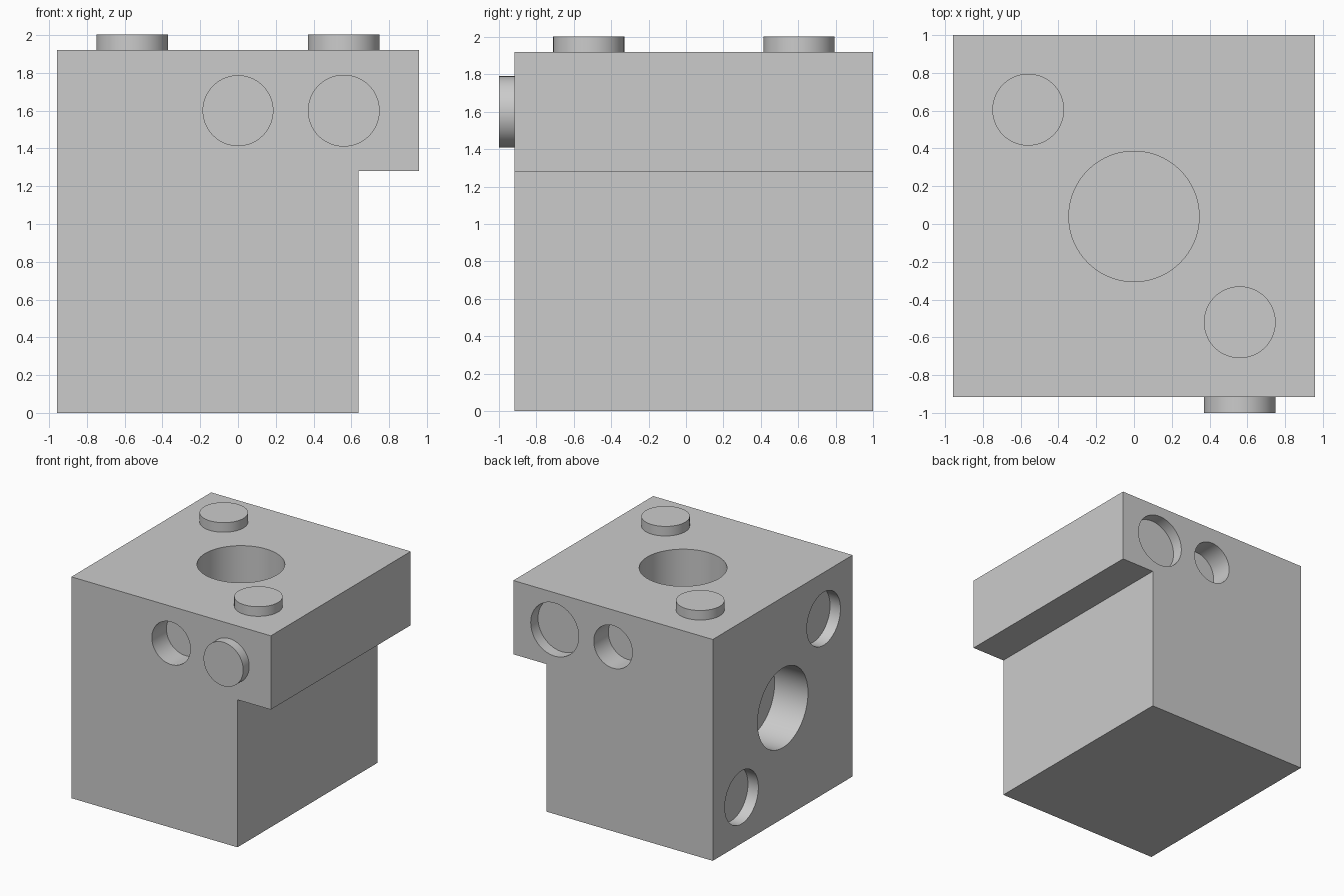
import bpy
import bmesh
from math import radians
from mathutils import Vector

old = bpy.data.objects.get("Cube")
if old:
    bpy.data.objects.remove(old, do_unlink=True)

grey = bpy.data.materials.new("light grey")
grey.use_nodes = True
grey.diffuse_color = (0.6, 0.6, 0.6, 1)
grey.node_tree.nodes["Principled BSDF"].inputs["Base Color"].default_value = (0.6, 0.6, 0.6, 1)

LEFT, RIGHT, FRONT, BACK, TOP = 0.957, -0.957, -0.917, 1.0, 1.92
STEP = 0.32  # grid pitch: overhang width and large bore depth
STUD_R, STUD_H = 0.19, 0.083
UP, FORWARD, BACKWARD, RIGHTWARD = (Vector(v) for v in ((0, 0, 1), (0, -1, 0), (0, 1, 0), (-1, 0, 0)))


def cylinder(name, surface_point, outward, radius, inner, outer):
    """Cylinder running from `inner` below to `outer` above a face point."""
    length = inner + outer
    centre = Vector(surface_point) + outward * (outer - inner) / 2
    bpy.ops.mesh.primitive_cylinder_add(
        vertices=96, radius=radius, depth=length, location=centre,
        rotation=outward.to_track_quat('Z', 'Y').to_euler())
    obj = bpy.context.object
    obj.name = name
    obj.data.materials.append(grey)
    return obj


def smooth(obj):
    bpy.ops.object.select_all(action='DESELECT')
    obj.select_set(True)
    bpy.context.view_layer.objects.active = obj
    bpy.ops.object.shade_smooth_by_angle(angle=radians(30))


# Body: block profile with an overhang along the upper left side
ledge_x, ledge_z = LEFT - STEP, TOP - 2 * STEP
profile = [(RIGHT, 0), (ledge_x, 0), (ledge_x, ledge_z),
           (LEFT, ledge_z), (LEFT, TOP), (RIGHT, TOP)]
bm = bmesh.new()
face = bm.faces.new([bm.verts.new((x, FRONT, z)) for x, z in profile])
extruded = bmesh.ops.extrude_face_region(bm, geom=[face])
bmesh.ops.translate(bm, vec=(0, BACK - FRONT, 0),
                    verts=[v for v in extruded["geom"] if isinstance(v, bmesh.types.BMVert)])
bmesh.ops.recalc_face_normals(bm, faces=bm.faces)
mesh = bpy.data.meshes.new("body")
bm.to_mesh(mesh)
bm.free()
mesh.materials.append(grey)
body = bpy.data.objects.new("body", mesh)
bpy.context.collection.objects.link(body)

# Recesses: face point, outward direction, radius, depth
recesses = {
    "top_bore": ((0, 0.04, TOP), UP, 0.345, STEP),
    "side_bore": ((RIGHT, 0.04, 0.96), RIGHTWARD, 0.345, STEP),
    "front_hole": ((0, FRONT, 1.6), FORWARD, 0.185, 0.2),
    "back_hole": ((0, BACK, 1.6), BACKWARD, 0.185, 0.2),
    "back_socket": ((0.56, BACK, 1.6), BACKWARD, 0.23, 0.1),
    "side_socket_upper": ((RIGHT, -0.52, 1.52), RIGHTWARD, 0.23, 0.1),
    "side_socket_lower": ((RIGHT, 0.605, 0.4), RIGHTWARD, 0.23, 0.1),
}
for name, (point, outward, radius, depth) in recesses.items():
    cutter = cylinder(name + "_cutter", point, outward, radius, depth, 0.1)
    cut = body.modifiers.new(name, 'BOOLEAN')
    cut.operation = 'DIFFERENCE'
    cut.solver = 'EXACT'
    cut.object = cutter
    bpy.context.view_layer.objects.active = body
    bpy.ops.object.modifier_apply(modifier=name)
    bpy.data.objects.remove(cutter, do_unlink=True)
smooth(body)

# Connector studs
studs = {
    "top_stud_back": ((-0.56, 0.605, TOP), UP),
    "top_stud_front": ((0.56, -0.52, TOP), UP),
    "front_stud": ((0.56, FRONT, 1.6), FORWARD),
}
for name, (point, outward) in studs.items():
    smooth(cylinder(name, point, outward, STUD_R, 0, STUD_H))
